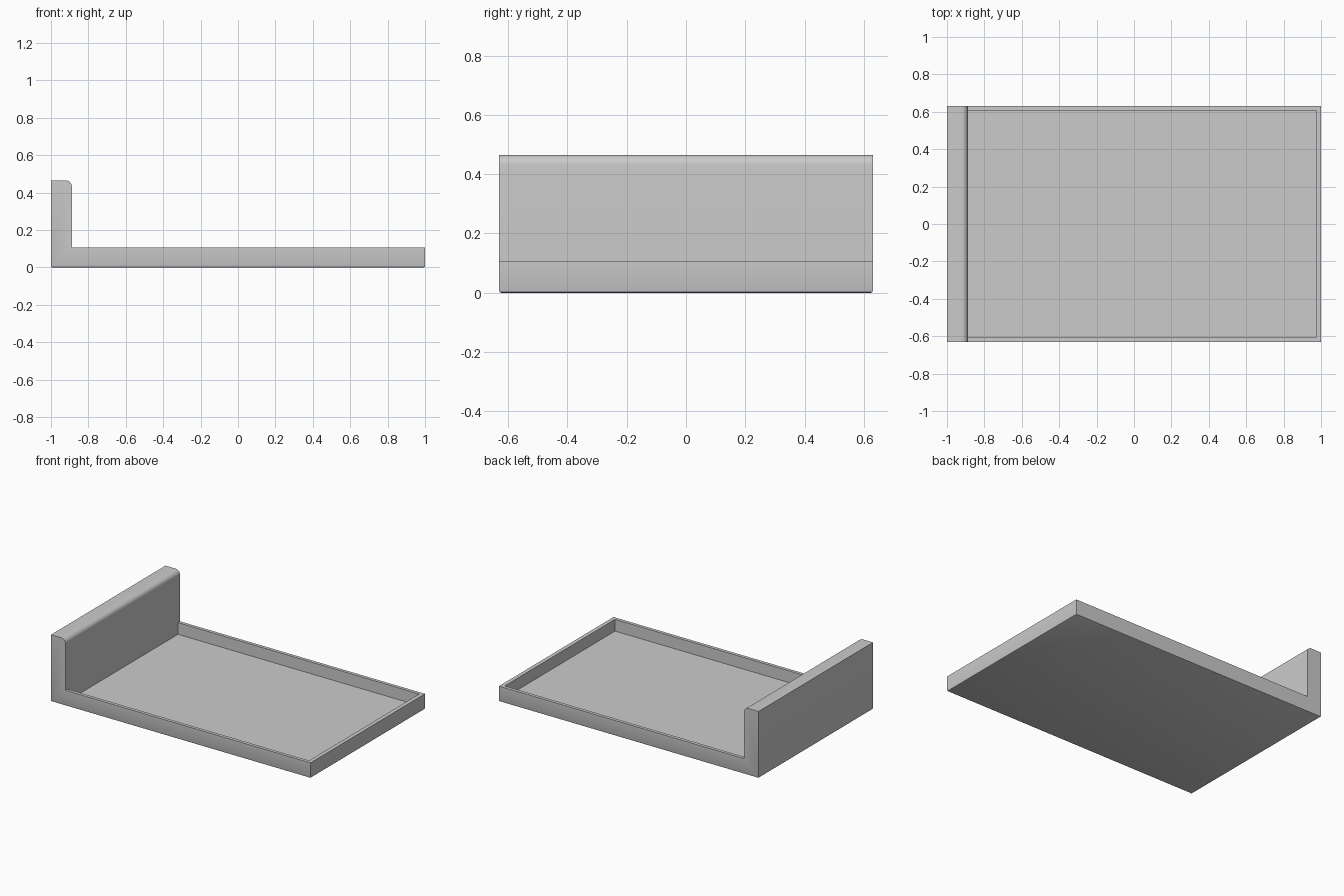
import bpy
import bmesh
import math

HALF_X, HALF_Y = 1.0, 0.63
BOARD_X, BOARD_Z = -0.888, 0.465   # inner face and top of the upright board
RIM_Z, FLOOR_Z = 0.107, 0.025
ROUND = 0.033

cube = bpy.data.objects.get("Cube")
if cube:
    bpy.data.objects.remove(cube, do_unlink=True)

grey = bpy.data.materials.new("plain grey")
grey.use_nodes = True
colour = (0.6, 0.6, 0.6, 1.0)
grey.diffuse_color = colour
grey.node_tree.nodes["Principled BSDF"].inputs["Base Color"].default_value = colour


def prism(name, profile, half_y, base_bevel=0.0):
    """Extrude an xz outline along y, optionally softening the bottom edges."""
    bm = bmesh.new()
    face = bm.faces.new([bm.verts.new((x, -half_y, z)) for x, z in profile])
    moved = bmesh.ops.extrude_face_region(bm, geom=[face])["geom"]
    for v in moved:
        if isinstance(v, bmesh.types.BMVert):
            v.co.y = half_y
    bmesh.ops.recalc_face_normals(bm, faces=bm.faces[:])
    if base_bevel:
        low = [e for e in bm.edges if all(v.co.z < 0.001 for v in e.verts)]
        bmesh.ops.bevel(bm, geom=low, offset=base_bevel, segments=2,
                        profile=0.5, affect='EDGES')
    mesh = bpy.data.meshes.new(name)
    bm.to_mesh(mesh)
    bm.free()
    mesh.materials.append(grey)
    obj = bpy.data.objects.new(name, mesh)
    bpy.context.collection.objects.link(obj)
    return obj


# L-shaped body with a rounded inner top edge on the upright board
arc = [(BOARD_X - ROUND + ROUND * math.cos(a), BOARD_Z - ROUND + ROUND * math.sin(a))
       for a in (math.radians(90 * i / 10) for i in range(11))]
outline = [(-HALF_X, 0), (HALF_X, 0), (HALF_X, RIM_Z), (BOARD_X, RIM_Z)]
outline += arc + [(-HALF_X, BOARD_Z)]
tray = prism("tray_with_upright_board", outline, HALF_Y, 0.007)

# Recess flush with the board, leaving a thin rim on three sides
recess = [(BOARD_X, FLOOR_Z), (HALF_X - 0.028, FLOOR_Z),
          (HALF_X - 0.028, 0.2), (BOARD_X, 0.2)]
cutter = prism("recess_cutter", recess, HALF_Y - 0.023)
cutter.hide_render = True

cut = tray.modifiers.new("recess", 'BOOLEAN')
cut.operation = 'DIFFERENCE'
cut.solver = 'EXACT'
cut.object = cutter
bpy.ops.object.select_all(action='DESELECT')
tray.select_set(True)
bpy.context.view_layer.objects.active = tray
bpy.ops.object.modifier_apply(modifier=cut.name)
bpy.data.objects.remove(cutter, do_unlink=True)

bpy.ops.object.shade_smooth_by_angle(angle=math.radians(30))
